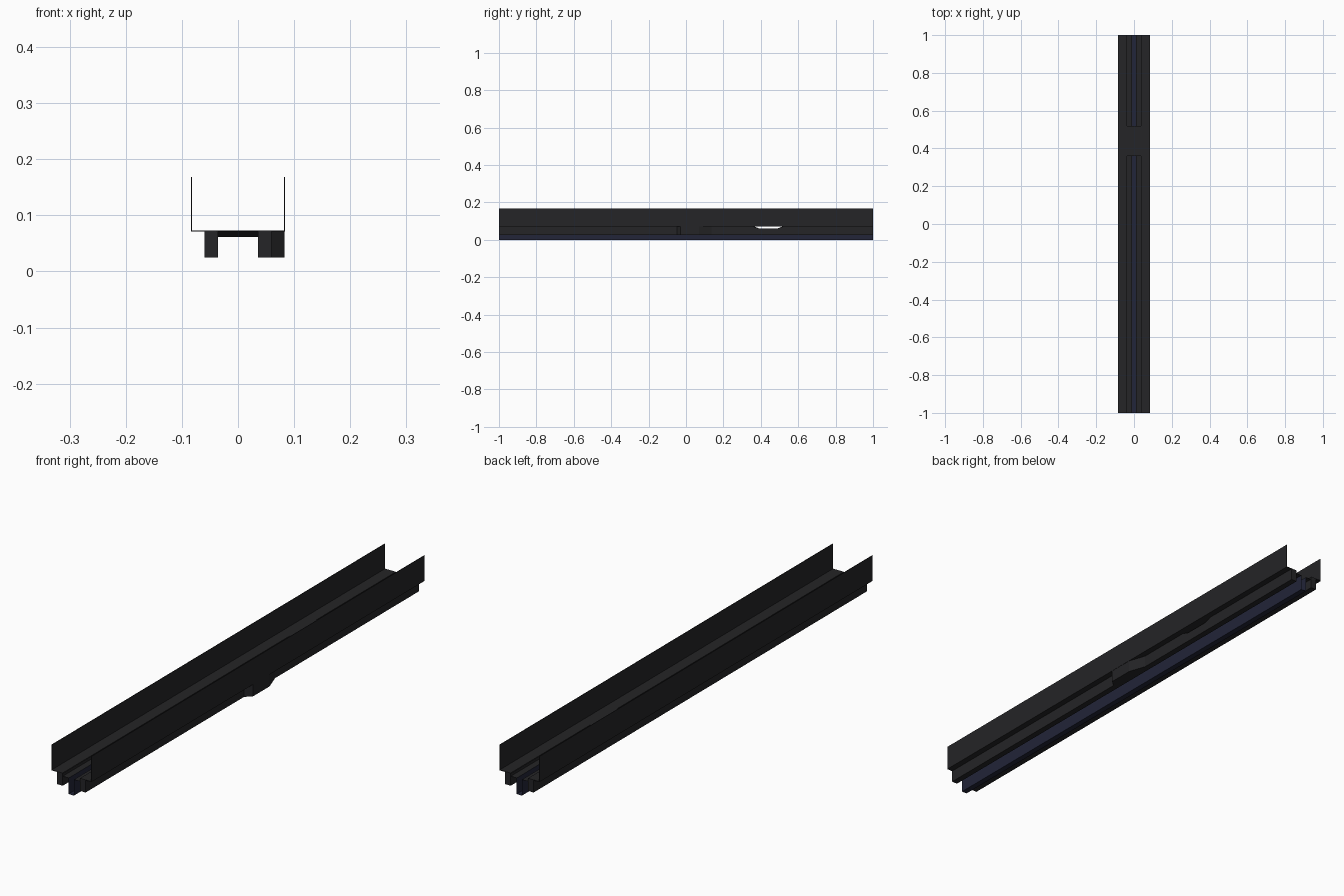
import bpy, bmesh

if "Cube" in bpy.data.objects:
    bpy.data.objects.remove(bpy.data.objects["Cube"])

# materials
def make_mat(name, col):
    m = bpy.data.materials.new(name)
    m.diffuse_color = col
    m.use_nodes = True
    m.node_tree.nodes["Principled BSDF"].inputs["Base Color"].default_value = m.diffuse_color
    return m

DARK = make_mat("dark_metal", (0.018, 0.018, 0.02, 1))
BLUE = make_mat("dark_blue", (0.016, 0.018, 0.04, 1))

def finish(bm, name, mat):
    bmesh.ops.remove_doubles(bm, verts=bm.verts, dist=1e-5)
    bmesh.ops.recalc_face_normals(bm, faces=bm.faces)
    me = bpy.data.meshes.new(name)
    bm.to_mesh(me)
    bm.free()
    me.materials.append(mat)
    ob = bpy.data.objects.new(name, me)
    bpy.context.collection.objects.link(ob)
    return ob

def prism(name, base, shift, mat=DARK):
    """Solid made by sweeping a closed polygon along a vector."""
    bm = bmesh.new()
    a = [bm.verts.new(p) for p in base]
    b = [bm.verts.new([p[i] + shift[i] for i in range(3)]) for p in base]
    bm.faces.new(a)
    bm.faces.new(b[::-1])
    for i in range(len(a)):
        j = (i + 1) % len(a)
        bm.faces.new((a[i], b[i], b[j], a[j]))
    return finish(bm, name, mat)

def sheet(name, profile, ends, mat=DARK):
    """Thin open sheet: an (x, z) profile; ends gives y range per point."""
    bm = bmesh.new()
    rows = [(bm.verts.new((x, y0, z)), bm.verts.new((x, y1, z)))
            for (x, z), (y0, y1) in zip(profile, ends)]
    for p, q in zip(rows, rows[1:]):
        bm.faces.new((p[0], p[1], q[1], q[0]))
    return finish(bm, name, mat)

def box(name, x0, x1, y0, y1, z0, z1, mat=DARK):
    return prism(name, [(x0, y0, z0), (x1, y0, z0), (x1, y0, z1), (x0, y0, z1)],
                 (0, y1 - y0, 0), mat)

W, SLOT, RAIL = 0.084, 0.037, 0.011      # half widths
TOP, FLOOR, LOW, LEG = 0.168, 0.073, 0.061, 0.025
G0, G1, SL = 0.36, 0.52, 0.03            # bridged stretch of the slot

for s, side in ((-1, "left"), (1, "right")):
    # side wall and floor strip
    x0, x1 = sorted((s * W, s * (W - 0.002)))
    box(side + "_wall", x0, x1, -1, 1, FLOOR - 0.002, TOP)
    x0, x1 = sorted((s * SLOT, s * (W - 0.002)))
    box(side + "_floor", x0, x1, -1, 1, FLOOR - 0.002, FLOOR)
    # support beam with a tapered notch under the bridge
    yz = [(-1, LEG), (1, LEG), (1, FLOOR - 0.002), (G1, FLOOR - 0.002), (G1 - SL, LOW),
          (G0 + SL, LOW), (G0, FLOOR - 0.002), (-1, FLOOR - 0.002)]
    prism(side + "_beam", [(s * 0.036, y, z) for y, z in yz], (s * 0.024, 0, 0))

# floor bridge across the slot
box("floor_bridge", -SLOT, SLOT, G0, G1, FLOOR - 0.002, FLOOR)

# recessed slot floor on both sides of the bridge, with sloped ends
for name, hi, lo in (("front_slot", (-1, G0), (-1, G0 + SL)),
                     ("back_slot", (G1, 1), (G1 - SL, 1))):
    for s in (-1, 1):
        sheet(name + "_floor", [(s * SLOT, FLOOR), (s * SLOT, LOW), (s * RAIL, LOW)],
              [hi, lo, lo])
ends = (("front_slot_end", G0, G0 + SL), ("back_slot_end", G1, G1 - SL))
for name, ya, yb in ends:
    bm = bmesh.new()
    bm.faces.new([bm.verts.new(p) for p in ((-SLOT, ya, FLOOR), (SLOT, ya, FLOOR),
                                            (SLOT, yb, LOW), (-SLOT, yb, LOW))])
    finish(bm, name, DARK)

# deep central guide channel
sheet("guide_channel", [(-RAIL, LOW), (-RAIL, 0), (RAIL, 0), (RAIL, LOW)],
      [(-1, 1)] * 4, BLUE)

# side branch bulging out under the right wall
prism("side_branch", [(0.059, -0.05, LEG), (0.083, -0.03, LEG),
                      (0.083, 0.07, LEG), (0.059, 0.14, LEG)], (0, 0, FLOOR - 0.002 - LEG))
